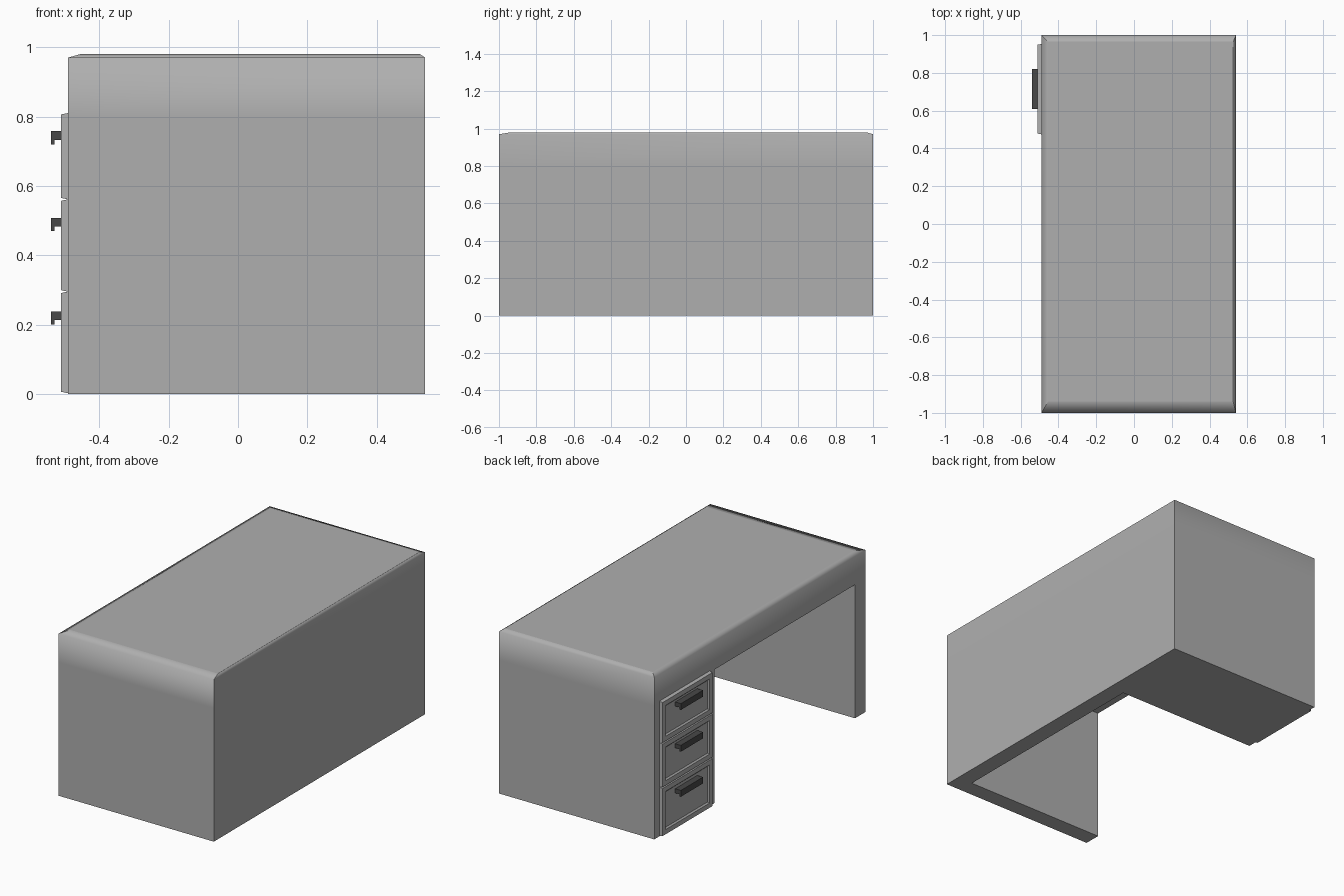
import bpy, bmesh, math

if "Cube" in bpy.data.objects:
    bpy.data.objects.remove(bpy.data.objects["Cube"])


def material(name, v):
    mat = bpy.data.materials.new(name)
    mat.diffuse_color = (v, v, v, 1)
    mat.use_nodes = True
    mat.node_tree.nodes["Principled BSDF"].inputs["Base Color"].default_value = mat.diffuse_color
    return mat


grey = material("grey_body", .43)
dark = material("dark_handle", .065)


def make_object(name, bm, mat, angle=None):
    bmesh.ops.recalc_face_normals(bm, faces=bm.faces)
    mesh = bpy.data.meshes.new(name)
    bm.to_mesh(mesh)
    bm.free()
    obj = bpy.data.objects.new(name, mesh)
    bpy.context.collection.objects.link(obj)
    mesh.materials.append(mat)
    if angle:
        bpy.ops.object.select_all(action='DESELECT')
        obj.select_set(True)
        bpy.context.view_layer.objects.active = obj
        bpy.ops.object.shade_smooth_by_angle(angle=math.radians(angle), keep_sharp_edges=True)
    return obj


def bridge(bm, a, b):
    for i in range(len(a)):
        j = (i + 1) % len(a)
        bm.faces.new((a[i], a[j], b[j], b[i]))


# Desk body: U-shaped footprint (leg, back panel, pedestal) closed by a soft-edged top
bm = bmesh.new()
outline = [(-.49, -1), (.54, -1), (.54, 1), (-.49, 1),
           (-.49, .43), (.44, .43), (.44, -.9), (-.49, -.9)]
foot = [bm.verts.new((x, y, 0)) for x, y in outline]
mid = [bm.verts.new((x, y, .80)) for x, y in outline]
bm.faces.new(foot)
bridge(bm, foot, mid)
bm.faces.new(mid[4:])                                   # underside over knee space
rim = [bm.verts.new((x, y, .97)) for x, y in outline[:4]]
top = [bm.verts.new((x, y, .98)) for x, y in
       [(-.455, -.94), (.525, -.94), (.525, .965), (-.455, .965)]]
for i in range(3):
    bm.faces.new((mid[i], mid[i + 1], rim[i + 1], rim[i]))
bm.faces.new((mid[3], mid[4], mid[7], mid[0], rim[0], rim[3]))
bridge(bm, rim, top)
bm.faces.new(top)
# Keep the flat top and the chamfer corners crisp; sides blend into the chamfer
for v in top:
    for e in v.link_edges:
        e.smooth = False
make_object("desk_body", bm, grey, 85)


# Drawer front: chamfered slab with a raised border and recessed panel
def drawer(name, z0, z1, y0=.475, y1=.953):
    bm = bmesh.new()
    loops = []
    for x, d in [(-.48, 0), (-.491, 0), (-.51, .004), (-.51, .032), (-.502, .04)]:
        loops.append([bm.verts.new((x, y, z)) for y, z in
                      [(y0 + d, z0 + d), (y1 - d, z0 + d), (y1 - d, z1 - d), (y0 + d, z1 - d)]])
    for a, b in zip(loops, loops[1:]):
        bridge(bm, a, b)
    bm.faces.new(loops[0])
    bm.faces.new(loops[-1])
    make_object(name, bm, grey)


# Handle: L-shaped profile extruded along y
def handle(name, zt, y0=.61, y1=.82):
    bm = bmesh.new()
    prof = [(-.495, 0), (-.54, 0), (-.54, -.038), (-.53, -.038), (-.53, -.025), (-.495, -.025)]
    a, b = [[bm.verts.new((x, y, zt + z)) for x, z in prof] for y in (y0, y1)]
    bridge(bm, a, b)
    bm.faces.new(a)
    bm.faces.new(b)
    make_object(name, bm, dark)


for label, z0, z1, zt in [("lower", .002, .295, .238),
                          ("middle", .295, .561, .508),
                          ("upper", .561, .81, .758)]:
    drawer(label + "_drawer", z0, z1)
    handle(label + "_handle", zt)
